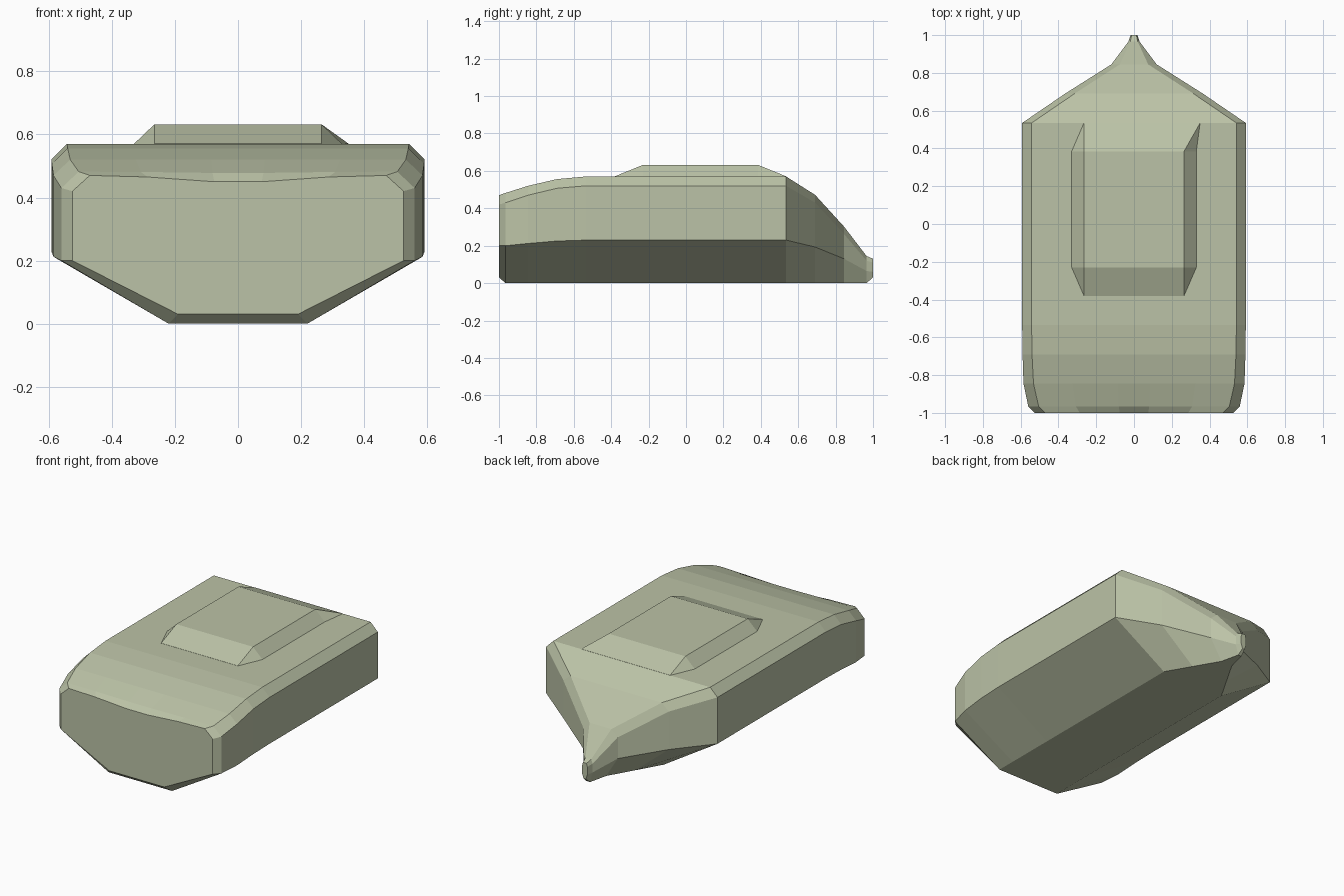
import bpy, bmesh

if "Cube" in bpy.data.objects:
    bpy.data.objects.remove(bpy.data.objects["Cube"])

# Olive-grey paint
paint = bpy.data.materials.new("olive_paint")
paint.diffuse_color = (.50, .545, .385, 1)
paint.use_nodes = True
paint.node_tree.nodes["Principled BSDF"].inputs["Base Color"].default_value = paint.diffuse_color


def make_object(name, rings):
    """Skin a list of equal-length closed rings and cap both ends."""
    bm = bmesh.new()
    loops = [[bm.verts.new(p) for p in ring] for ring in rings]
    n = len(rings[0])
    for a, b in zip(loops, loops[1:]):
        for i in range(n):
            j = (i + 1) % n
            bm.faces.new((a[i], a[j], b[j], b[i]))
    bm.faces.new(loops[0])
    bm.faces.new(loops[-1])
    bmesh.ops.remove_doubles(bm, verts=bm.verts, dist=0.0005)
    bmesh.ops.recalc_face_normals(bm, faces=bm.faces)
    mesh = bpy.data.meshes.new(name)
    bm.to_mesh(mesh)
    bm.free()
    mesh.materials.append(paint)
    obj = bpy.data.objects.new(name, mesh)
    bpy.context.collection.objects.link(obj)
    return obj


def ring(right, y, left=None):
    """Close a half profile (bottom to top) into a ring, mirrored by default."""
    left = left or right
    return ([(x, y, z) for x, z in right]
            + [(-x, y, z) for x, z in reversed(left)])


# Hull stations: y, floor half-width, floor z, side half-width,
# lower chine z, upper chine z, deck half-width, deck z, centre dip
stations = [
    (-1.00, .190, .03, .525, .200, .420, .470, .470, .020),
    (-.965, .220, .00, .560, .200, .430, .505, .482, .004),
    (-.845, .220, .00, .585, .212, .470, .532, .520, 0),
    (-.69, .220, .00, .590, .225, .507, .540, .556, 0),
    (-.535, .220, .00, .592, .230, .520, .542, .570, 0),
    (.535, .220, .00, .592, .230, .520, .542, .570, 0),
    (.69, .130, .00, .365, .193, .430, .315, .472, 0),
    (.845, .040, .00, .120, .130, .262, .075, .302, 0),
    (.965, .012, .00, .030, .065, .120, .020, .145, 0),
    (1.00, .008, .03, .018, .060, .110, .012, .130, 0),
]
hull_rings = []
for y, fw, fz, sw, lz, uz, dw, dz, dip in stations:
    half = [(fw, fz), (sw, lz), (sw, uz), (dw, dz),
            (.61 * dw, dz - .25 * dip), (.16 * dw, dz - dip)]
    hull_rings.append(ring(half, y))
make_object("hull", hull_rings)


# Raised deck panel: ramps up at the front, slopes down into the nose
def low_edge(x):
    return [(x, .565), (x, .57), (x, .571)]


raised = [(.33, .565), (.33, .57), (.265, .632)]
make_object("raised_deck", [
    ring(low_edge(.265), -.38),
    ring(raised, -.23),
    ring(raised, .385),
    ring(low_edge(.35), .535, low_edge(.265)),
])
